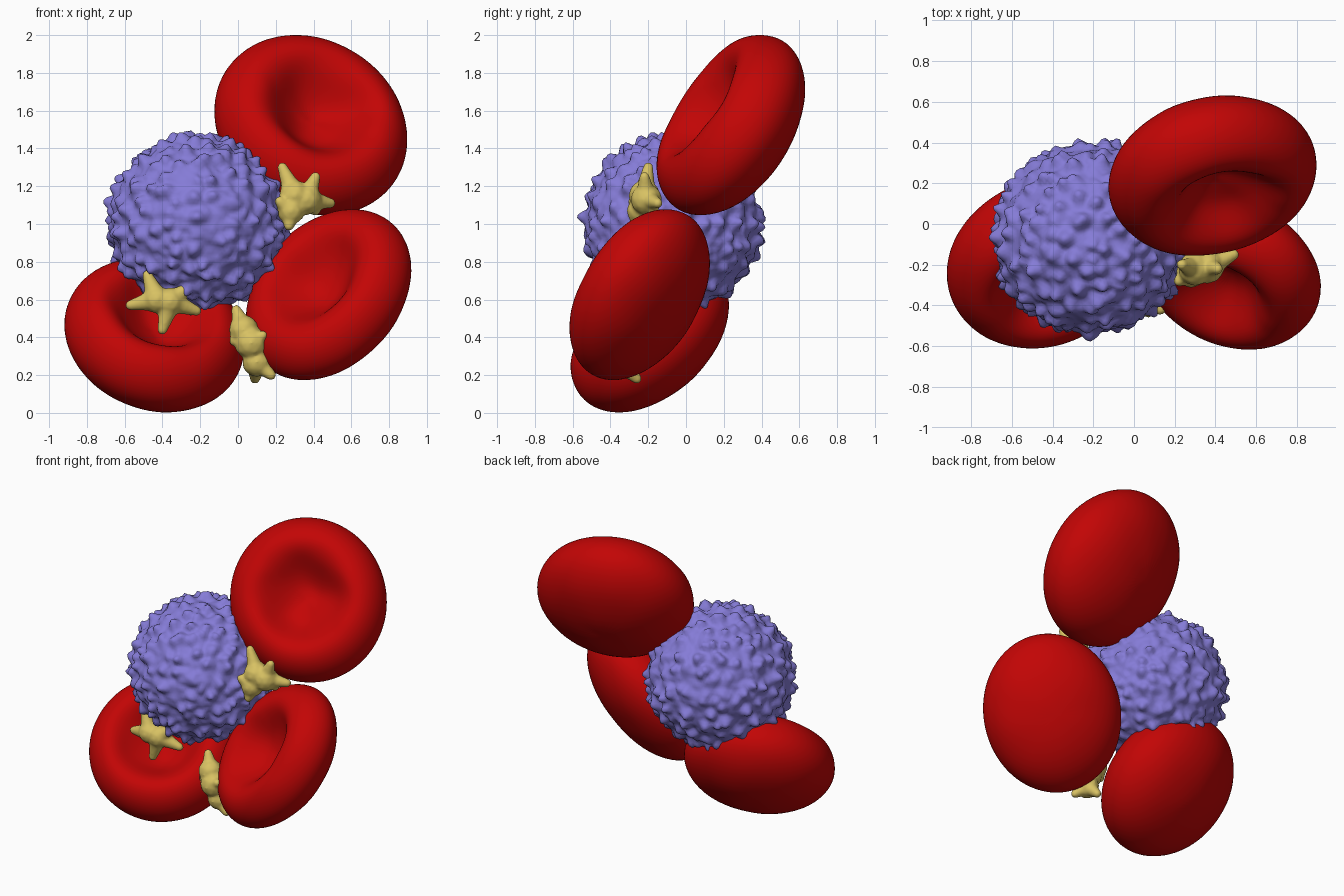
import bpy, bmesh, math, random
from mathutils import Vector, Matrix, noise, kdtree

random.seed(4)
cube = bpy.data.objects.get("Cube")
if cube:
    bpy.data.objects.remove(cube)


def material(name, colour):
    mat = bpy.data.materials.new(name)
    mat.use_nodes = True
    mat.diffuse_color = (*colour, 1)
    bsdf = next(n for n in mat.node_tree.nodes if n.type == "BSDF_PRINCIPLED")
    bsdf.inputs["Base Color"].default_value = (*colour, 1)
    return mat


RED = material("blood red", (0.54, 0.0015, 0.0015))
VIOLET = material("soft violet", (0.235, 0.2, 0.68))
YELLOW = material("pale yellow", (0.69, 0.54, 0.125))


def add_object(name, bm, mat):
    bmesh.ops.recalc_face_normals(bm, faces=bm.faces)
    for face in bm.faces:
        face.smooth = True
    mesh = bpy.data.meshes.new(name)
    bm.to_mesh(mesh)
    bm.free()
    mesh.materials.append(mat)
    obj = bpy.data.objects.new(name, mesh)
    bpy.context.collection.objects.link(obj)
    return obj


# Cupped disc outline: (radius, height) from the back pole round to the dimple
CUP = [(0, -1), (0.25, -0.97), (0.5, -0.86), (0.75, -0.65), (0.94, -0.31),
       (1.01, 0.05), (0.97, 0.4), (0.86, 0.69), (0.71, 0.84), (0.57, 0.79),
       (0.45, 0.59), (0.32, 0.35), (0.17, 0.2), (0, 0.15)]


# Oval disc facing `normal`, with its long axis near `along`
def red_cell(name, centre, normal, along, long_radius, short_radius, depth):
    bm = bmesh.new()
    verts = [bm.verts.new((r, 0, h)) for r, h in CUP]
    edges = [bm.edges.new(pair) for pair in zip(verts, verts[1:])]
    bmesh.ops.spin(bm, geom=verts + edges, axis=(0, 0, 1), cent=(0, 0, 0),
                   angle=math.tau, steps=32, use_merge=True)
    bmesh.ops.remove_doubles(bm, verts=bm.verts, dist=0.001)
    bmesh.ops.scale(bm, verts=bm.verts, vec=(long_radius, short_radius, depth))
    # Gentle unevenness inside the dimple and over the skin
    for v in bm.verts:
        inner = v.co.z > 0 and v.co.xy.length < 0.6 * short_radius
        v.co.z += noise.noise(v.co * 5 + Vector(centre)) * (0.03 if inner else 0.006)
    obj = add_object(name, bm, RED)
    n = Vector(normal).normalized()
    side = n.cross(Vector(along)).normalized()
    turn = Matrix((side.cross(n), side, n)).transposed().to_4x4()
    obj.matrix_world = Matrix.Translation(centre) @ turn
    sub = obj.modifiers.new("round", "SUBSURF")
    sub.levels = sub.render_levels = 2


red_cell("upper_red_cell", (0.378, 0.26, 1.507), (0.26, -0.8, 0.535),
         (0.66, -0.26, -0.71), 0.547, 0.514, 0.283)
red_cell("lower_left_side_red_cell", (0.491, -0.227, 0.612), (-0.435, -0.72, 0.54),
         (0.52, 0.28, 0.81), 0.521, 0.448, 0.248)
red_cell("lower_right_side_red_cell", (-0.45, -0.172, 0.39), (0.27, -0.655, 0.705),
         (1, 0, -0.38), 0.494, 0.494, 0.28)


# White cell: a sphere covered in blunt knobs
def white_cell(centre, radius, knobs):
    tree = kdtree.KDTree(knobs)
    heights, widths = [], []
    for i in range(knobs):
        z = 1 - 2 * (i + 0.5) / knobs
        a = i * math.pi * (3 - math.sqrt(5))
        s = math.sqrt(1 - z * z)
        jitter = Vector([random.uniform(-0.09, 0.09) for _ in range(3)])
        tree.insert((Vector((s * math.cos(a), s * math.sin(a), z)) + jitter).normalized(), i)
        heights.append(random.uniform(0.02, 0.05))
        widths.append(random.uniform(0.055, 0.08))
    tree.balance()
    bm = bmesh.new()
    bmesh.ops.create_icosphere(bm, subdivisions=6, radius=1)
    for v in bm.verts:
        d = v.co.normalized()
        lift = 0.018 * noise.noise(d * 6) + 0.01 * noise.noise(d * 13)
        knob = 0
        for _, i, dist in tree.find_range(d, 0.2):
            knob = max(knob, heights[i] * math.exp(-(dist / widths[i]) ** 2.6))
        v.co = d * (radius + lift + knob)
    add_object("white_cell", bm, VIOLET).location = centre


white_cell((-0.216, -0.072, 1.0), 0.457, 290)


# Platelets: a flattened body with tapering arms, fused into one skin
def platelet(name, centre, lobes, arms):
    bm = bmesh.new()

    def ball(p, r):
        made = bmesh.ops.create_icosphere(bm, subdivisions=2, radius=r)["verts"]
        bmesh.ops.translate(bm, verts=made, vec=p)

    def arm(start, tip, thick, thin):
        for k in range(13):
            t = k / 12
            ball(start.lerp(tip, t), thick + (thin - thick) * t ** 0.6)

    for p, r in lobes:
        ball(Vector(p) - Vector(centre), r)
    for tip in arms:
        p = Vector(tip) - Vector(centre)
        start = min((Vector(q) - Vector(centre) for q, _ in lobes), key=lambda q: (q - p).length)
        arm(start, p, 0.075, 0.028)
    obj = add_object(name, bm, YELLOW)
    obj.location = centre
    fuse = obj.modifiers.new("fuse", "REMESH")
    fuse.mode = "VOXEL"
    fuse.voxel_size = 0.01
    fuse.use_smooth_shade = True
    soften = obj.modifiers.new("soften", "SMOOTH")
    soften.factor = 0.5
    soften.iterations = 5


platelet("upper_platelet", (0.33, -0.21, 1.14),
         [((0.3, -0.22, 1.15), 0.085), ((0.36, -0.21, 1.13), 0.085), ((0.28, -0.24, 1.07), 0.07)],
         [(0.235, -0.2, 1.3), (0.41, -0.22, 1.25), (0.49, -0.15, 1.11),
          (0.27, -0.27, 0.99), (0.22, -0.28, 1.12), (0.41, -0.17, 1.07)])
platelet("right_side_platelet", (-0.4, -0.36, 0.6),
         [((-0.43, -0.37, 0.6), 0.07), ((-0.36, -0.37, 0.59), 0.075)],
         [(-0.48, -0.36, 0.73), (-0.27, -0.37, 0.66), (-0.22, -0.34, 0.54),
          (-0.4, -0.38, 0.44), (-0.57, -0.35, 0.57)])
platelet("lower_platelet", (0.07, -0.34, 0.36),
         [((0.03, -0.35, 0.44), 0.08), ((0.07, -0.37, 0.37), 0.09), ((0.1, -0.35, 0.27), 0.08)],
         [(-0.01, -0.32, 0.545), (-0.02, -0.36, 0.38), (0.09, -0.26, 0.18),
          (0.175, -0.38, 0.2), (0.13, -0.42, 0.41)])
